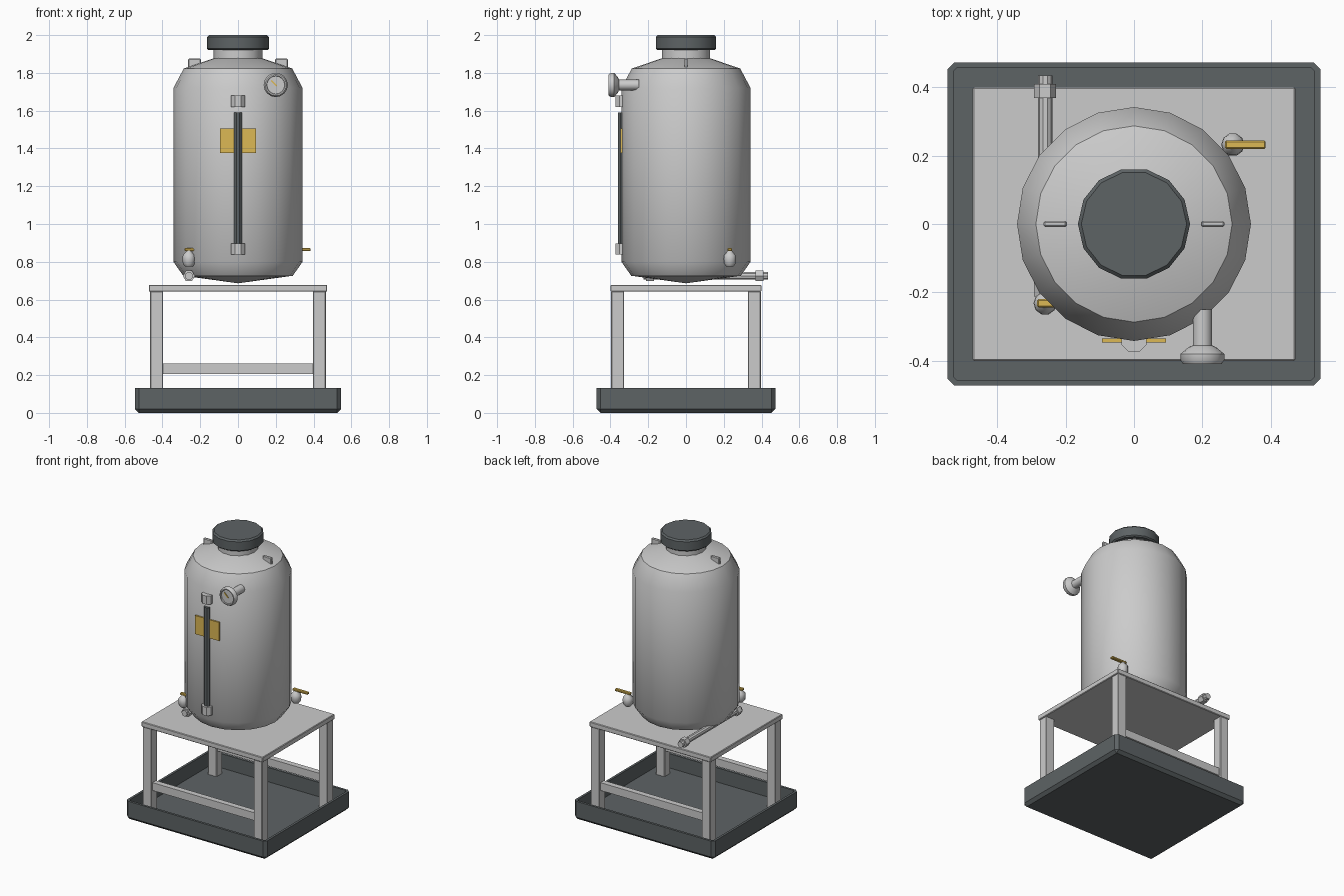
import bpy, bmesh, math
from mathutils import Matrix, Vector

if "Cube" in bpy.data.objects:
    bpy.data.objects.remove(bpy.data.objects["Cube"])


def material(name, rgb):
    m = bpy.data.materials.new(name)
    m.diffuse_color = (*rgb, 1)
    m.use_nodes = True
    m.node_tree.nodes["Principled BSDF"].inputs["Base Color"].default_value = m.diffuse_color
    return m


DARK = material("dark_grey", (0.11, 0.125, 0.13))
YELLOW = material("yellow", (0.72, 0.48, 0.09))


def finish(bm, name, mat=None, smooth=None):
    bmesh.ops.remove_doubles(bm, verts=bm.verts, dist=1e-5)
    bmesh.ops.recalc_face_normals(bm, faces=bm.faces)
    me = bpy.data.meshes.new(name)
    bm.to_mesh(me)
    bm.free()
    ob = bpy.data.objects.new(name, me)
    bpy.context.collection.objects.link(ob)
    if mat:
        me.materials.append(mat)
    if smooth:
        bpy.ops.object.select_all(action='DESELECT')
        ob.select_set(True)
        bpy.context.view_layer.objects.active = ob
        bpy.ops.object.shade_smooth_by_angle(angle=math.radians(smooth))
    return ob


def box(name, lo, hi, mat=None, bevel=0.0):
    lo, hi = Vector(lo), Vector(hi)
    bm = bmesh.new()
    bmesh.ops.create_cube(bm, size=1, matrix=Matrix.Translation((lo + hi) / 2)
                          @ Matrix.Diagonal((*(hi - lo), 1)))
    if bevel:
        bmesh.ops.bevel(bm, geom=bm.edges[:], offset=bevel, segments=1, affect='EDGES')
    return finish(bm, name, mat)


def lathe(name, profile, sides, loc=(0, 0, 0), forward=False, turn=0.0, mat=None, smooth=35):
    """Revolve (radius, height); forward=True points the axis to -y."""
    bm = bmesh.new()
    rings = [[bm.verts.new((r * math.cos(turn + 2 * math.pi * i / sides),
                            r * math.sin(turn + 2 * math.pi * i / sides), h))
              for i in range(sides)] for r, h in profile]
    for a, b in zip(rings, rings[1:]):
        for i in range(sides):
            j = (i + 1) % sides
            bm.faces.new((a[i], a[j], b[j], b[i]))
    bm.faces.new(rings[0])
    bm.faces.new(rings[-1])
    rot = Matrix.Rotation(math.pi / 2 if forward else 0, 4, 'X')
    bm.transform(Matrix.Translation(loc) @ rot)
    return finish(bm, name, mat, smooth)


# Drip tray: chamfered block hollowed from the top
bm = bmesh.new()
bmesh.ops.create_cube(bm, size=1, matrix=Matrix.Translation((0, 0, 0.066))
                      @ Matrix.Diagonal((1.09, 0.945, 0.132, 1)))
outer = [e for e in bm.edges if min(v.co.z for v in e.verts) < 0.01]
bmesh.ops.bevel(bm, geom=outer, offset=0.02, segments=1, affect='EDGES')
top = max(bm.faces, key=lambda f: f.calc_center_median().z)
bmesh.ops.inset_region(bm, faces=[top], thickness=0.018)
wall = bmesh.ops.extrude_face_region(bm, geom=[top])
bmesh.ops.translate(bm, vec=(0, 0, -0.1), verts=[g for g in wall['geom'] if isinstance(g, bmesh.types.BMVert)])
if top.is_valid:
    bm.faces.remove(top)
finish(bm, "drip_tray", DARK)

# Stand: top plate, four legs, front and back stretchers
box("stand_top", (-0.472, -0.4, 0.642), (0.472, 0.4, 0.678), bevel=0.004)
for sy, yn in ((-1, "front"), (1, "back")):
    for sx, xn in ((-1, "left"), (1, "right")):
        x, y = sx * 0.431, sy * 0.362
        box(f"{yn}_{xn}_leg", (x - 0.034, y - 0.034, 0.001), (x + 0.034, y + 0.034, 0.645), bevel=0.004)
    y = sy * 0.362
    box(f"{yn}_stretcher", (-0.4, y - 0.02, 0.207), (0.4, y + 0.02, 0.262))

# Tank, neck and lid
lathe("tank", [(0, 0.686), (0.29, 0.726), (0.342, 0.8), (0.342, 1.72), (0.287, 1.823), (0.12, 1.88), (0, 1.88)], 20)
lathe("neck", [(0.13, 1.86), (0.13, 1.93)], 14)
lathe("lid", [(0.155, 1.92), (0.164, 1.928), (0.164, 1.99), (0.154, 2.0)], 14, mat=DARK, smooth=30)

# Lifting lugs
for sx, n in ((-1, "left"), (1, "right")):
    x = sx * 0.231
    box(f"{n}_lifting_lug", (x - 0.034, -0.009, 1.80), (x + 0.034, 0.009, 1.875), bevel=0.005)

# Pressure gauge with recessed face and needle
lathe("gauge", [(0.028, 0.25), (0.028, 0.355), (0.04, 0.36), (0.064, 0.38), (0.064, 0.398),
                (0.056, 0.41), (0.049, 0.41), (0.047, 0.402), (0, 0.402)], 16,
      loc=(0.2, 0, 1.736), forward=True)
needle = box("gauge_needle", (-0.004, -0.003, -0.008), (0.004, 0.003, 0.034), YELLOW)
needle.location = (0.2, -0.404, 1.736)
needle.rotation_euler = (0, -math.radians(45), 0)

# Sight glass with end fittings, and the plate behind it
lathe("sight_glass", [(0.023, 0.87), (0.023, 1.59)], 8, loc=(0, -0.338, 0),
      turn=math.pi / 8, mat=DARK, smooth=30)
for z, n in ((1.65, "upper"), (0.868, "lower")):
    lathe(f"{n}_sight_fitting", [(0.04, z - 0.03), (0.04, z + 0.03)], 8,
          loc=(0, -0.337, 0), turn=math.pi / 8, smooth=30)
box("yellow_plate", (-0.094, -0.346, 1.375), (0.094, -0.335, 1.505), YELLOW)

# Two valves with lever handles
for x, y, n in ((-0.26, -0.232, "left"), (0.289, 0.232, "right")):
    lathe(f"{n}_valve", [(0.02, 0.775), (0.032, 0.79), (0.034, 0.815), (0.032, 0.835), (0.018, 0.85), (0.012, 0.86)],
          10, loc=(x, y, 0), smooth=40)
    box(f"{n}_valve_handle", (x - 0.023, y - 0.012, 0.856), (x + 0.096, y + 0.012, 0.872), YELLOW, bevel=0.004)

# Drain pipe with hexagonal fittings
lathe("drain_pipe", [(0.021, -0.435), (0.021, 0.225)], 10, loc=(-0.26, 0, 0.725), forward=True)
for a, n in ((-0.41, "back"), (0.17, "front")):
    lathe(f"{n}_pipe_nut", [(0.032, a), (0.032, a + 0.042)], 6, loc=(-0.26, 0, 0.725), forward=True, smooth=30)
